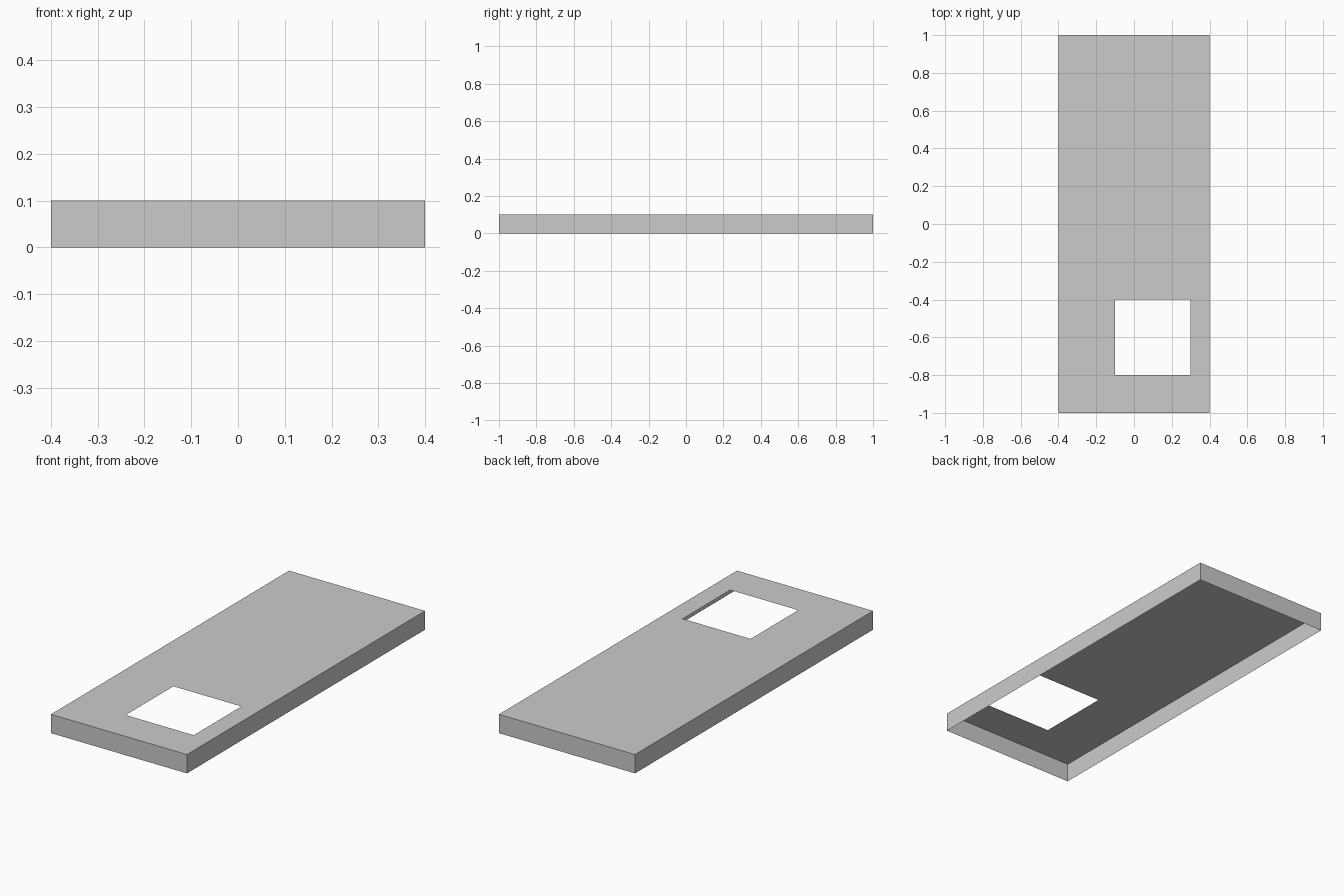
import bpy, bmesh

if "Cube" in bpy.data.objects:
    bpy.data.objects.remove(bpy.data.objects["Cube"])

# Thin-sheet lid: open underneath, with a square opening in the top
W, L, H = 0.4, 1.0, 0.1
xs = [-W, -0.1, 0.3, W]
ys = [-L, -0.8, -0.4, L]

bm = bmesh.new()

# Top panel: 3 x 3 grid with the middle cell left out
grid = [[bm.verts.new((x, y, H)) for x in xs] for y in ys]
for j in range(3):
    for i in range(3):
        if (i, j) != (1, 1):
            bm.faces.new((grid[j][i], grid[j][i + 1],
                          grid[j + 1][i + 1], grid[j + 1][i]))

# Side skirt: extrude the outer boundary down to the ground
rim = [e for e in bm.edges if e.is_boundary
       and (all(abs(abs(v.co.x) - W) < 1e-5 for v in e.verts)
            or all(abs(abs(v.co.y) - L) < 1e-5 for v in e.verts))]
new = bmesh.ops.extrude_edge_only(bm, edges=rim)["geom"]
for v in new:
    if isinstance(v, bmesh.types.BMVert):
        v.co.z = 0

bmesh.ops.recalc_face_normals(bm, faces=bm.faces)
if next(f for f in bm.faces if abs(f.normal.z) > 0.9).normal.z < 0:
    bmesh.ops.reverse_faces(bm, faces=bm.faces)

# Merge the flat cells into clean panels
bmesh.ops.dissolve_limit(bm, angle_limit=0.01, verts=bm.verts, edges=[
    e for e in bm.edges if all(abs(f.normal.z) < 0.1 for f in e.link_faces)])

mesh = bpy.data.meshes.new("lid_panel")
bm.to_mesh(mesh)
bm.free()
bpy.context.collection.objects.link(bpy.data.objects.new("lid_panel", mesh))
